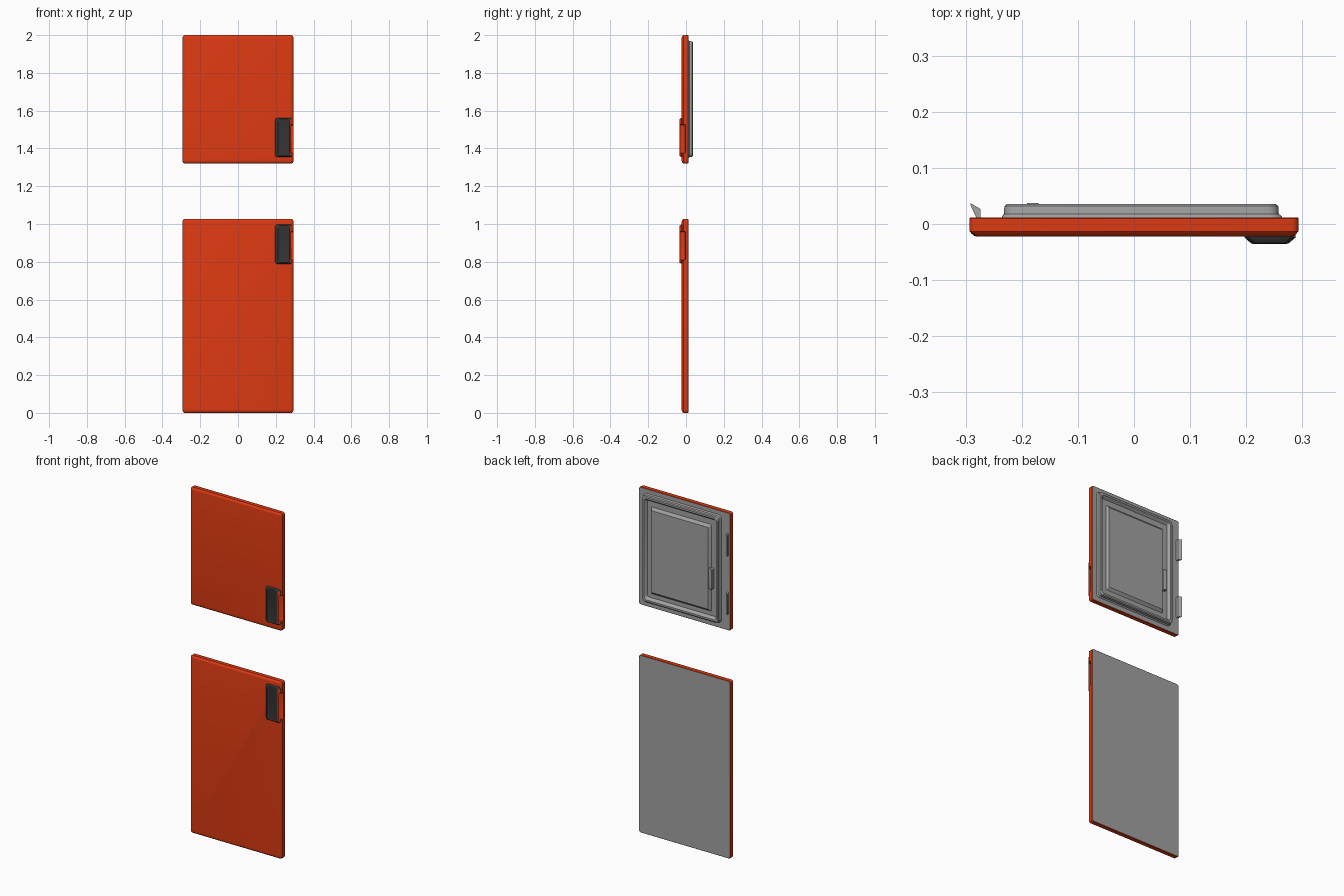
import bpy, bmesh, math

if "Cube" in bpy.data.objects:
    bpy.data.objects.remove(bpy.data.objects["Cube"])


def material(name, rgb):
    m = bpy.data.materials.new(name)
    m.diffuse_color = (*rgb, 1)
    m.use_nodes = True
    m.node_tree.nodes["Principled BSDF"].inputs["Base Color"].default_value = m.diffuse_color
    return m


RED = material("red_enamel", (0.72, 0.042, 0.006))
GREY = material("grey_liner", (0.36, 0.36, 0.36))
DARK = material("dark_grip", (0.035, 0.035, 0.035))


def loft(name, rings, mats, rule=None, seg=4):
    """Skin rounded rectangles (y, x0, x1, z0, z1, radius) stacked along y."""
    bm = bmesh.new()
    loops = []
    for y, x0, x1, z0, z1, r in rings:
        loop = []
        for k, (cx, cz) in enumerate([(x1 - r, z1 - r), (x0 + r, z1 - r),
                                      (x0 + r, z0 + r), (x1 - r, z0 + r)]):
            for i in range(seg + 1):
                a = math.pi / 2 * (k + i / seg)
                loop.append(bm.verts.new((cx + r * math.cos(a), y, cz + r * math.sin(a))))
        loops.append(loop)
    n = len(loops[0])
    for a, b in zip(loops, loops[1:]):
        for i in range(n):
            bm.faces.new((a[i], a[(i + 1) % n], b[(i + 1) % n], b[i]))
    bm.faces.new(loops[0])
    bm.faces.new(loops[-1])
    bmesh.ops.recalc_face_normals(bm, faces=bm.faces)
    bm.normal_update()
    if rule:
        for f in bm.faces:
            f.material_index = rule(f)
    me = bpy.data.meshes.new(name)
    bm.to_mesh(me)
    bm.free()
    for m in mats:
        me.materials.append(m)
    ob = bpy.data.objects.new(name, me)
    bpy.context.collection.objects.link(ob)
    return ob


def activate(ob):
    bpy.ops.object.select_all(action='DESELECT')
    ob.select_set(True)
    bpy.context.view_layer.objects.active = ob


def smooth(ob):
    activate(ob)
    bpy.ops.object.shade_smooth_by_angle(angle=math.radians(32))


def cut(ob, cutter):
    activate(ob)
    mod = ob.modifiers.new("pocket", 'BOOLEAN')
    mod.operation = 'DIFFERENCE'
    mod.object = cutter
    mod.solver = 'EXACT'
    mod.material_mode = 'TRANSFER'
    bpy.ops.object.modifier_apply(modifier=mod.name)


def door(name, z0, z1, gz):
    """Door slab with rounded front, grey back, corner grip and side pocket."""
    profile = [(-0.0225, 0.013), (-0.0215, 0.009), (-0.018, 0.004),
               (-0.013, 0.0), (0.010, 0.0), (0.012, 0.002), (0.012, 0.008)]
    slab = loft(name, [(y, -0.293 + d, 0.293 - d, z0 + d, z1 - d, 0.012)
                       for y, d in profile], [RED, GREY],
                lambda f: int(f.normal.y > 0.9))
    # tapered grip: dark front, red on the side facing the pocket
    grip = loft(name + "_grip", [
        (-0.018, 0.197, 0.288, gz - 0.104, gz + 0.104, 0.012),
        (-0.024, 0.197, 0.288, gz - 0.104, gz + 0.104, 0.012),
        (-0.034, 0.208, 0.276, gz - 0.098, gz + 0.098, 0.010),
        (-0.0355, 0.212, 0.272, gz - 0.094, gz + 0.094, 0.008),
        (-0.0345, 0.216, 0.268, gz - 0.090, gz + 0.090, 0.006)],
        [DARK, RED], lambda f: int(f.normal.x > 0.6))
    # finger pocket scooped from the right edge
    cutter = loft(name + "_cutter", [
        (-0.031, 0.262, 0.33, gz - 0.083, gz + 0.068, 0.008),
        (-0.006, 0.262, 0.33, gz - 0.083, gz + 0.068, 0.008),
        (-0.002, 0.272, 0.33, gz - 0.078, gz + 0.063, 0.008)], [RED])
    for ob in (slab, grip):
        cut(ob, cutter)
        smooth(ob)
    bpy.data.objects.remove(cutter)


door("upper_door", 1.32, 2.0, 1.458)
door("lower_door", 0.0, 1.027, 0.893)

# inner liner of the upper door: raised rim, groove, raised centre panel
smooth(loft("upper_liner", [
    (0.010, -0.236, 0.265, 1.347, 1.975, 0.022),
    (0.014, -0.235, 0.263, 1.349, 1.973, 0.022),
    (0.018, -0.232, 0.258, 1.354, 1.968, 0.020),
    (0.032, -0.231, 0.257, 1.355, 1.967, 0.020),
    (0.036, -0.226, 0.252, 1.360, 1.962, 0.018),
    (0.036, -0.217, 0.243, 1.370, 1.952, 0.014),
    (0.020, -0.207, 0.232, 1.382, 1.940, 0.010),
    (0.020, -0.176, 0.206, 1.406, 1.908, 0.004),
    (0.033, -0.164, 0.197, 1.420, 1.893, 0.003)], [GREY]))

# small pull on the centre panel
smooth(loft("panel_pull", [
    (0.018, -0.192, -0.166, 1.540, 1.660, 0.005),
    (0.035, -0.192, -0.168, 1.540, 1.660, 0.005),
    (0.0375, -0.190, -0.172, 1.543, 1.657, 0.004)], [GREY]))


def clip(name, z0, z1):
    """Angled hook on the hinge side, extruded along z."""
    pts = [(-0.281, 0.011), (-0.273, 0.011), (-0.274, 0.027), (-0.291, 0.037), (-0.291, 0.033)]
    bm = bmesh.new()
    f = bm.faces.new([bm.verts.new((x, y, z0)) for x, y in pts])
    ext = bmesh.ops.extrude_face_region(bm, geom=[f])["geom"]
    bmesh.ops.translate(bm, verts=[v for v in ext if isinstance(v, bmesh.types.BMVert)],
                        vec=(0, 0, z1 - z0))
    bmesh.ops.recalc_face_normals(bm, faces=bm.faces)
    me = bpy.data.meshes.new(name)
    bm.to_mesh(me)
    bm.free()
    me.materials.append(GREY)
    bpy.context.collection.objects.link(bpy.data.objects.new(name, me))


clip("upper_clip", 1.76, 1.88)
clip("lower_clip", 1.42, 1.54)
